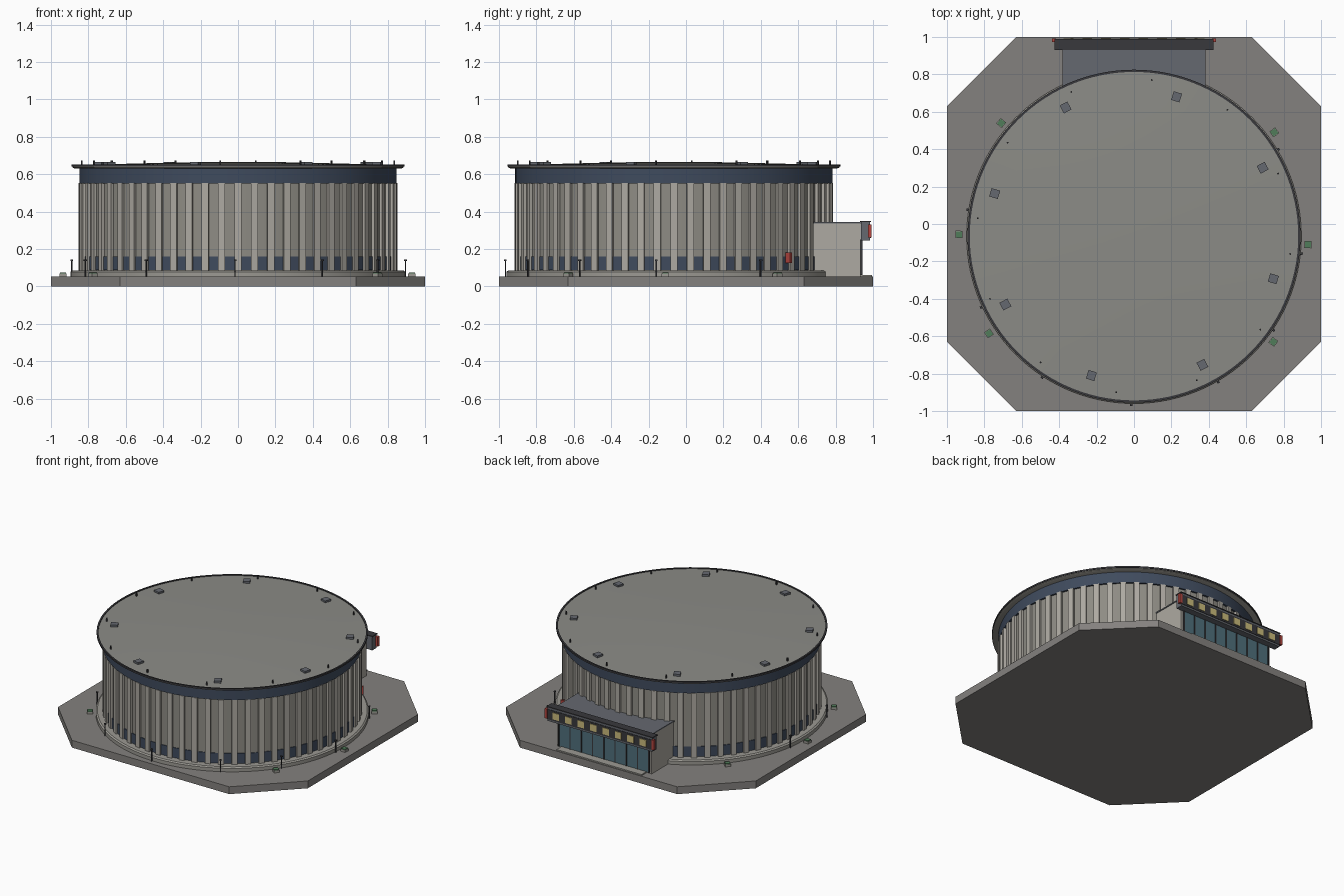
import bpy, bmesh, math
from mathutils import Matrix, Vector

if "Cube" in bpy.data.objects:
    bpy.data.objects.remove(bpy.data.objects["Cube"])

CY = -0.065  # drum centre in y


def mat(name, r, g, b):
    m = bpy.data.materials.new(name)
    m.diffuse_color = (r, g, b, 1)
    m.use_nodes = True
    m.node_tree.nodes["Principled BSDF"].inputs["Base Color"].default_value = m.diffuse_color
    return m


PAVE = mat("paving", .23, .22, .21)
STONE = mat("stone", .33, .32, .29)
WALL = mat("wall", .27, .26, .23)
FIN = mat("fin", .42, .40, .36)
ROOF = mat("roof", .26, .26, .24)
NAVY = mat("navy", .05, .07, .11)
DARK = mat("dark_metal", .04, .04, .045)
SLATE = mat("slate", .13, .14, .16)
GLASS = mat("glass", .08, .16, .2)
YELLOW = mat("yellow", .6, .5, .2)
RED = mat("red", .45, .06, .05)
GREEN = mat("green", .08, .2, .1)


def finish(bm, name, material, smooth=False):
    me = bpy.data.meshes.new(name)
    bmesh.ops.recalc_face_normals(bm, faces=bm.faces)
    bm.to_mesh(me)
    bm.free()
    ob = bpy.data.objects.new(name, me)
    bpy.context.collection.objects.link(ob)
    me.materials.append(material)
    if smooth:
        bpy.context.view_layer.objects.active = ob
        ob.select_set(True)
        bpy.ops.object.shade_smooth_by_angle(angle=math.radians(25))
        ob.select_set(False)
    return ob


def add_box(bm, lo, hi, frame=Matrix()):
    lo, hi = Vector(lo), Vector(hi)
    m = frame @ Matrix.Translation((lo + hi) / 2) @ Matrix.Diagonal((*(hi - lo), 1))
    bmesh.ops.create_cube(bm, size=1, matrix=m)


def boxes(name, material, *pairs):
    bm = bmesh.new()
    for lo, hi in pairs:
        add_box(bm, lo, hi)
    return finish(bm, name, material)


def ring_boxes(name, material, angles, r0, r1, width, z0, z1):
    """Boxes around the drum axis, spanning radius r0..r1."""
    bm = bmesh.new()
    for a in angles:
        frame = Matrix.Translation((0, CY, 0)) @ Matrix.Rotation(math.radians(a), 4, 'Z')
        add_box(bm, (r0, -width / 2, z0), (r1, width / 2, z1), frame)
    return finish(bm, name, material)


def lathe(name, material, profile, n=120):
    bm = bmesh.new()
    vs = [bm.verts.new((r, CY, z)) for r, z in profile]
    es = [bm.edges.new(p) for p in zip(vs, vs[1:])]
    bmesh.ops.spin(bm, geom=vs + es, cent=(0, CY, 0), axis=(0, 0, 1), angle=math.tau, steps=n)
    bmesh.ops.remove_doubles(bm, verts=bm.verts, dist=1e-5)
    return finish(bm, name, material, True)


# octagonal paved base
bm = bmesh.new()
c = .63
outline = [(c, -1), (1, -c), (1, c), (c, 1), (-c, 1), (-1, c), (-1, -c), (-c, -1)]
base = bm.faces.new([bm.verts.new((x, y, 0)) for x, y in outline])
ext = bmesh.ops.extrude_face_region(bm, geom=[base])
bmesh.ops.translate(bm, vec=(0, 0, .053), verts=[v for v in ext["geom"] if isinstance(v, bmesh.types.BMVert)])
if not any(f.normal.z < -.9 for f in bm.faces) and len(bm.faces) < 10:
    bm.faces.new([v for v in bm.verts if v.co.z < .001])
finish(bm, "paved_base", PAVE)

# drum: plinth, wall, fascia band, roof
lathe("plinth", STONE, [(0, .05), (.895, .05), (.895, .078), (.885, .085), (0, .085)])
lathe("drum_wall", WALL, [(.836, .08), (.836, .56)])
lathe("fascia_band", NAVY, [(.80, .55), (.848, .55), (.848, .635), (.80, .635)])
lathe("roof_slab", STONE, [(0, .631), (.875, .631), (.886, .636), (.886, .646), (0, .646)])
lathe("roof_dome", ROOF, [(.88, .647), (.72, .652), (.55, .657), (.36, .661), (.18, .664), (0, .665)])
lathe("roof_rim", DARK, [(.878, .64), (.89, .64), (.89, .652), (.878, .652), (.878, .64)])

# vertical fins with a window between each pair
N = 60
step = 360 / N
ring_boxes("wall_fins", FIN, [i * step for i in range(N)], .83, .852, .037, .083, .552)
ring_boxes("base_windows", NAVY, [(i + .5) * step for i in range(N)], .83, .841, .05, .088, .16)

# roof units and edge posts
ring_boxes("roof_vents", SLATE, [28 + 45 * i for i in range(8)], .755, .803, .046, .645, .664)
ring_boxes("roof_posts", DARK, [23.5 + 30 * i for i in range(12)], .836, .844, .008, .645, .672)

# lamp posts and planters round the plinth
poles = [31, 354, 326, 300, 269, 237, 205, 171]
ring_boxes("lamp_posts", DARK, poles, .897, .904, .007, .05, .14)
ring_boxes("lamp_heads", DARK, poles, .894, .907, .013, .136, .143)
spots = [(-.71, .54), (-.935, -.055), (-.775, -.585), (.745, -.63), (.93, -.11), (.75, .49)]
for name, material, z0, z1, h in (("planters", STONE, .05, .069, .019), ("planter_greens", GREEN, .066, .075, .016)):
    bm = bmesh.new()
    for x, y in spots:
        f = Matrix.Translation((x, y, 0)) @ Matrix.Rotation(math.atan2(y - CY, x), 4, 'Z')
        add_box(bm, (-h, -h, z0), (h, h, z1), f)
    finish(bm, name, material)
ring_boxes("wall_sign", RED, [45.7], .84, .876, .015, .125, .18)

# entrance block at the back
boxes("entrance_block", FIN, ((-.378, .6, .05), (.378, .932, .335)))
boxes("entrance_roof", SLATE, ((-.382, .6, .335), (.382, .94, .343)))
boxes("entrance_glass", GLASS, ((-.36, .93, .06), (.36, .939, .25)))
boxes("entrance_step", STONE, ((-.34, .93, .05), (.34, .995, .062)))
boxes("mullions", DARK, *[((x - .004, .93, .06), (x + .004, .943, .25))
                          for x in [-.36 + .09 * i for i in range(9)]])

# canopy box with lit panels and red end caps
boxes("canopy", SLATE, ((-.42, .935, .245), (.42, .985, .345)))
boxes("canopy_trim", DARK, ((-.425, .93, .343), (.425, .988, .35)),
      ((-.42, .98, .258), (.42, .988, .33)))
boxes("lit_panels", YELLOW, *[((x - .026, .98, .27), (x + .026, .992, .318))
                              for x in [-.35 + .1 * i for i in range(8)]])
boxes("red_end_caps", RED, *[((s * .428 - .01, .972, .262), (s * .428 + .01, .992, .332)) for s in (-1, 1)])
